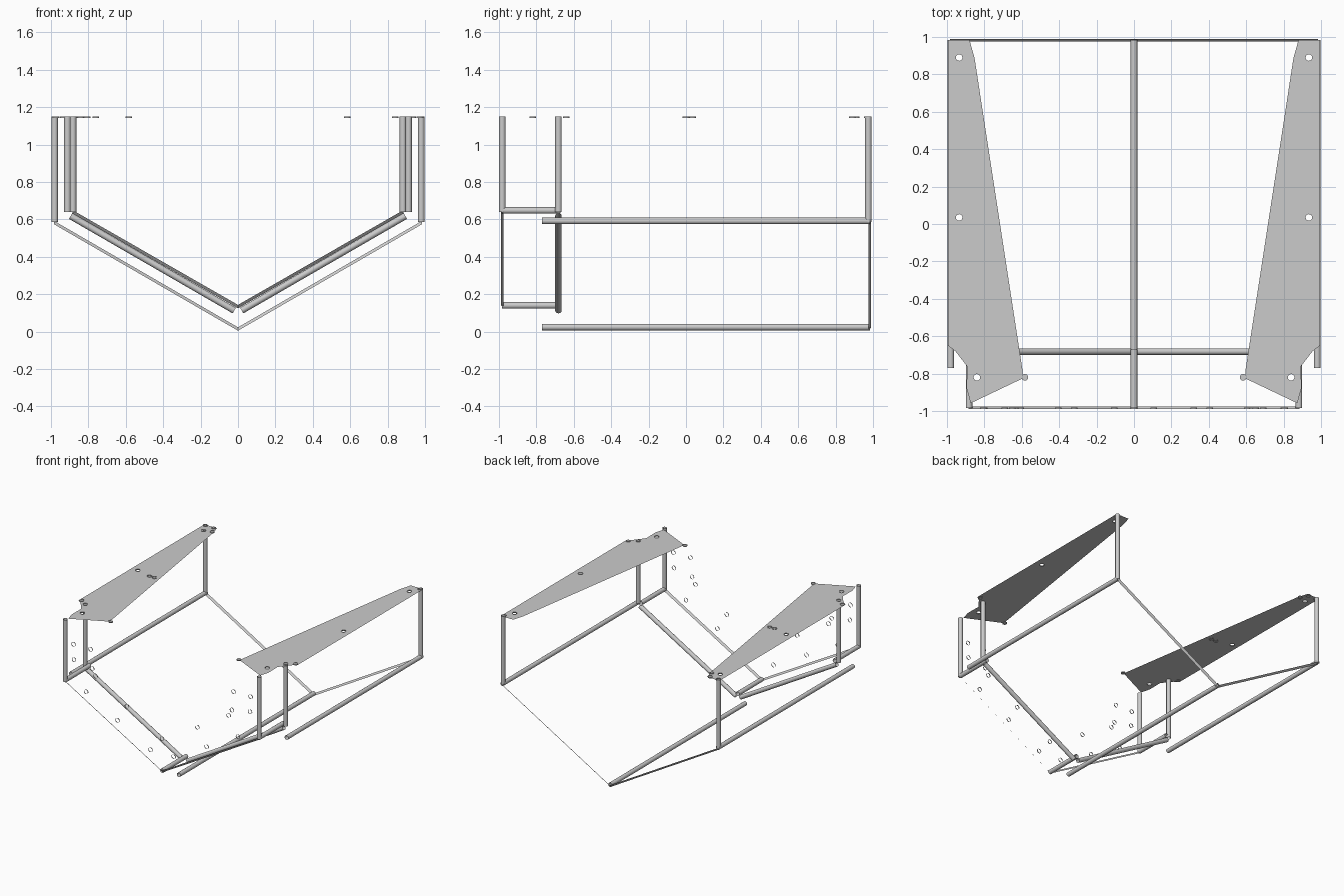
import bpy, bmesh
from math import cos, sin, pi
from mathutils import Vector

if "Cube" in bpy.data.objects:
    bpy.data.objects.remove(bpy.data.objects["Cube"])

R = 0.0175      # radius shared by seam tubes, hole rims and corner reliefs
TOP = 1.15


def make(name, bm, smooth=False):
    me = bpy.data.meshes.new(name)
    bm.to_mesh(me)
    bm.free()
    for p in me.polygons:
        p.use_smooth = smooth
    ob = bpy.data.objects.new(name, me)
    bpy.context.collection.objects.link(ob)
    return ob


def add_tube(bm, a, b, r=R, n=16):
    """Open-ended tube between two points."""
    a, b = Vector(a), Vector(b)
    rot = (b - a).to_track_quat('Z', 'Y')
    offs = [rot @ Vector((r * cos(2 * pi * i / n), r * sin(2 * pi * i / n), 0)) for i in range(n)]
    lo = [bm.verts.new(a + o) for o in offs]
    hi = [bm.verts.new(b + o) for o in offs]
    for i in range(n):
        j = (i + 1) % n
        bm.faces.new((lo[i], lo[j], hi[j], hi[i]))


def tubes(name, pairs):
    bm = bmesh.new()
    for a, b in pairs:
        add_tube(bm, a, b)
    make(name, bm, True)


def flip(p, s):
    return (p[0] * s, p[1], p[2])


def both(a, b):
    return [(flip(a, s), flip(b, s)) for s in (1, -1)]


# Upright corner seams
tubes("front_corner_posts", both((.882, -.982, .64), (.882, -.982, TOP)))
tubes("step_posts", both((.912, -.682, .64), (.912, -.682, TOP)))
tubes("rear_corner_posts", both((.98, .975, .585), (.98, .975, TOP)))

# Lengthwise seams
tubes("rear_chine_bars", both((.98, -.77, .592), (.98, .985, .592)))
tubes("rear_keel_bar", [((0, -.77, .024), (0, .985, .024))])
tubes("front_chine_bars", both((.882, -.985, .648), (.882, -.67, .648)))
tubes("front_keel_bar", [((0, -.985, .14), (0, -.67, .14))])

# Sloping seam of the step
tubes("step_v_bars", both((.02, -.682, .113), (.895, -.682, .618)))


# Bevelled sloping strips at the two end walls
def v_strip(name, x, z_low, z_high, y_out, y_in):
    bm = bmesh.new()
    for s in (1, -1):
        bm.faces.new([bm.verts.new(p) for p in (
            (0, y_out, z_low + .018), (s * x, y_out, z_high + .018),
            (s * x, y_in, z_high), (0, y_in, z_low))])
    make(name, bm)


v_strip("rear_v_strip", .985, .005, .575, .99, .976)
v_strip("front_v_strip", .885, .125, .632, -.99, -.976)

# Flat deck plates with bolt holes
OUTLINE = [(.88, .985), (.995, .985), (.995, -.65), (.955, -.68), (.893, -.76),
           (.895, -.88), (.873, -.958), (.6, -.828), (.595, -.79), (.853, .89)]
HOLES = [(.935, .89), (.935, .035), (.84, -.82)]


def add_loop(bm, pts):
    vs = [bm.verts.new((x, y, 1.146)) for x, y in pts]
    return [bm.edges.new((vs[i - 1], vs[i])) for i in range(len(vs))]


def circle(x, y, n=16):
    return [(x + R * cos(2 * pi * i / n), y + R * sin(2 * pi * i / n)) for i in range(n)]


for side, s in (("right", 1), ("left", -1)):
    bm = bmesh.new()
    edges = add_loop(bm, [(x * s, y) for x, y in OUTLINE])
    for x, y in HOLES:
        edges += add_loop(bm, circle(x * s, y))
    bmesh.ops.triangle_fill(bm, edges=edges, use_beauty=True, normal=(0, 0, 1))
    bmesh.ops.recalc_face_normals(bm, faces=bm.faces)
    # Round ears at the plate corners
    for x, y in [(.973, -.64), (.583, -.82)]:
        bm.faces.new([bm.verts.new((px, py, 1.1465)) for px, py in circle(x * s, y)])
    make(side + "_deck_plate", bm)

# Rims of the deck holes and corner reliefs
bm = bmesh.new()
rims = [(x * s, y) for s in (1, -1) for x, y in HOLES + [(.973, -.64), (.583, -.82), (.975, .97)]]
rims += [(-.9, .97), (-.87, .91), (-.805, 0), (-.76, 0)]
for x, y in rims:
    add_tube(bm, (x, y, 1.142), (x, y, TOP))
make("deck_hole_rims", bm, True)

# Rims of the front wall holes
bm = bmesh.new()
WALL = [(.105, .285), (.32, .585), (.405, .447), (.69, .605), (.8, .84),
        (.805, .965), (.65, .965), (.635, .81), (.605, .757)]
for x, z in [(x * s, z) for s in (1, -1) for x, z in WALL] + [(0, .405)]:
    add_tube(bm, (x, -.99, z), (x, -.982, z))
make("front_wall_hole_rims", bm, True)
